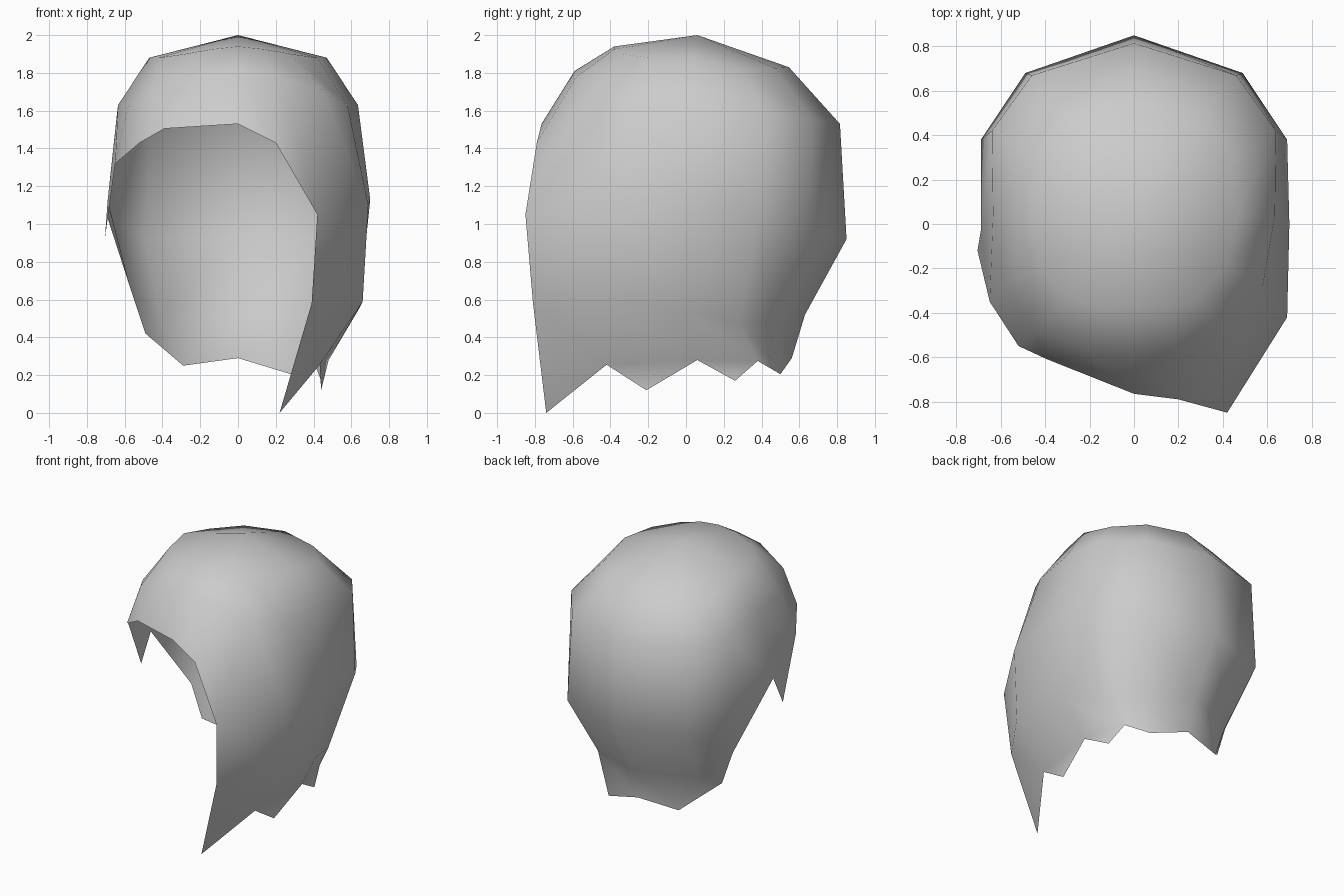
import bpy
import bmesh

cube = bpy.data.objects.get("Cube")
if cube:
    bpy.data.objects.remove(cube, do_unlink=True)

# One matte grey for the whole hair shell
grey = bpy.data.materials.new("hair_grey")
grey.use_nodes = True
colour = (0.6, 0.6, 0.6, 1.0)
grey.diffuse_color = colour
bsdf = grey.node_tree.nodes["Principled BSDF"]
bsdf.inputs["Base Color"].default_value = colour
bsdf.inputs["Roughness"].default_value = 0.8

# Symmetrical crown: two rings below the apex, strands named front to back
APEX = (0, 0.06, 2.0)
NAMES = ["front", "brow", "temple", "cheek", "side", "rear_side", "rear", "back"]
RING_1 = [(0, -.38, 1.94), (.14, -.38, 1.925), (.28, -.34, 1.90), (.42, -.20, 1.88),
          (.47, .04, 1.88), (.45, .30, 1.82), (.28, .47, 1.825), (0, .545, 1.83)]
RING_2 = [(0, -.59, 1.81), (.20, -.58, 1.78), (.45, -.49, 1.70), (.58, -.28, 1.63),
          (.635, .04, 1.63), (.64, .42, 1.59), (.46, .67, 1.55), (0, .815, 1.53)]

# Lower strands, from the second ring down to the hem: long on the left
LONG_SIDE = {
    "front": [(0, -.765, 1.53)],
    "brow": [(.20, -.79, 1.43)],
    "temple": [(.42, -.85, 1.05), (.39, -.81, .58), (.22, -.74, 0)],
    "cheek": [(.69, -.42, 1.10), (.66, -.43, .59), (.433, -.42, .255)],
    "side": [(.70, 0, 1.13), (.64, 0, .55), (.48, .06, .28)],
    "rear_side": [(.69, .38, 1.03), (.54, .28, .48), (.40, .38, .275)],
    "rear": [(.49, .68, .92), (.41, .44, .48), (.28, .50, .205)],
    "back": [(0, .85, .92), (0, .63, .52), (0, .56, .29)],
}
# Swept up on the right
SHORT_SIDE = {
    "brow": [(-.39, -.61, 1.505)],
    "temple": [(-.52, -.55, 1.43)],
    "cheek": [(-.65, -.35, 1.32)],
    "side": [(-.69, -.03, 1.126)],
    "rear_side": [(-.69, .38, 1.03), (-.57, .27, .66), (-.49, .28, .42)],
    "rear": [(-.49, .68, .92), (-.41, .44, .50), (-.29, .50, .25)],
}

bm = bmesh.new()
apex = bm.verts.new(APEX)


def strand(name, sign, lower):
    """Vertices of one strand from the crown down to the hem."""
    i = NAMES.index(name)
    top = [(sign * x, y, z) for x, y, z in (RING_1[i], RING_2[i])]
    return [bm.verts.new(p) for p in top + lower[name]]


left = {n: strand(n, 1, LONG_SIDE) for n in NAMES}
right = {n: strand(n, -1, SHORT_SIDE) for n in NAMES[1:-1]}
loop = [left[n] for n in NAMES] + [right[n] for n in reversed(NAMES[1:-1])]

# Skin neighbouring strands
for a, b in zip(loop, loop[1:] + loop[:1]):
    bm.faces.new((apex, a[0], b[0]))
    for k in range(min(len(a), len(b)) - 1):
        bm.faces.new((a[k], a[k + 1], b[k + 1], b[k]))

# Swept edge behind the short side
bm.faces.new((right["rear_side"][2], right["rear_side"][3], right["side"][2]))


def tooth(a, point, b):
    """Pointed lock hanging from the hem between two strands."""
    bm.faces.new((a, bm.verts.new(point), b))


tooth(left["cheek"][-1], (.44, -.21, .12), left["side"][-1])
tooth(left["side"][-1], (.44, .26, .17), left["rear_side"][-1])
tooth(right["side"][-1], (-.705, -.12, .92), right["cheek"][-1])

for f in bm.faces:
    f.smooth = True

mesh = bpy.data.meshes.new("hair_shell")
bm.to_mesh(mesh)
bm.free()
mesh.materials.append(grey)
hair = bpy.data.objects.new("hair_shell", mesh)
bpy.context.collection.objects.link(hair)
